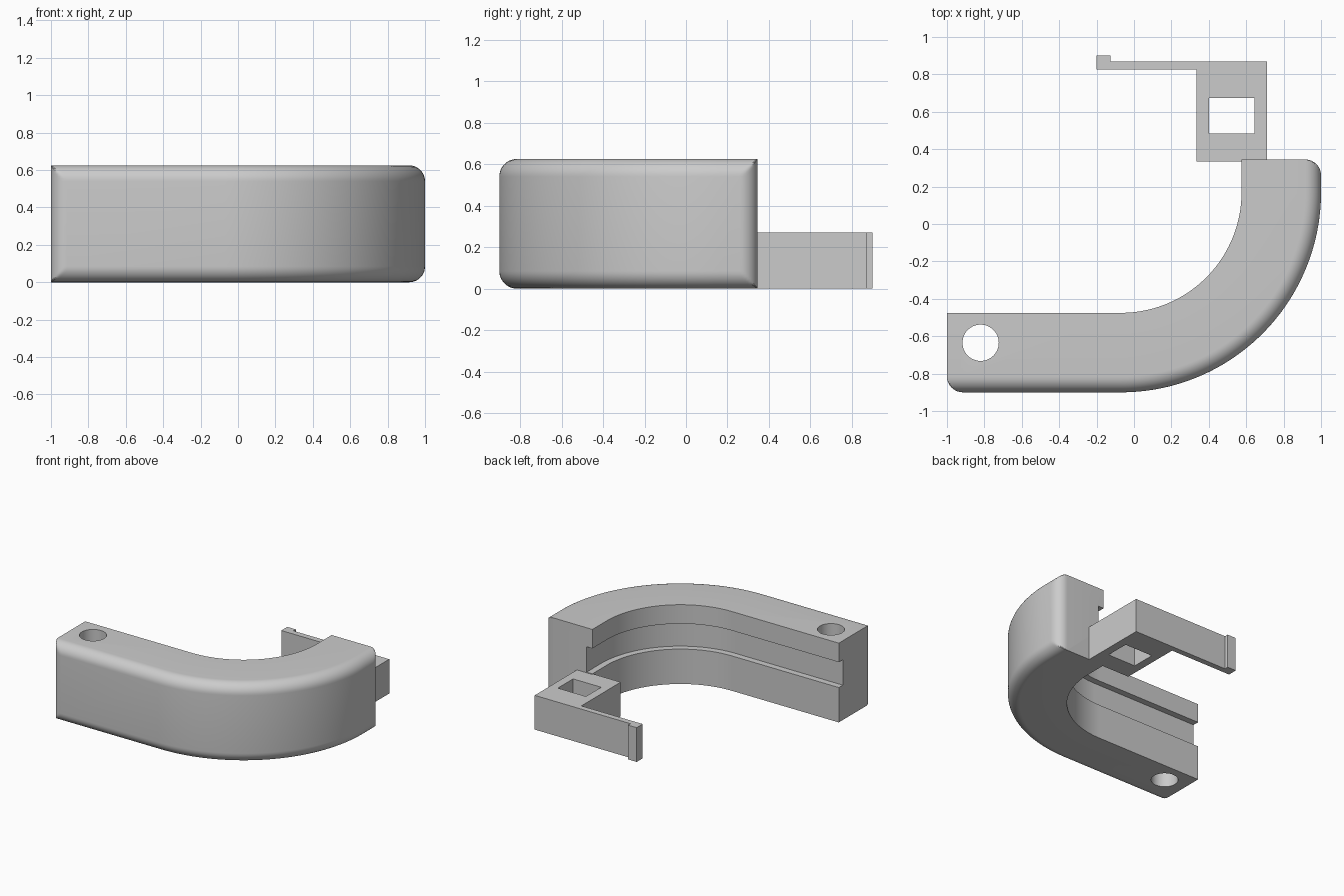
import bpy, bmesh, math

if "Cube" in bpy.data.objects:
    bpy.data.objects.remove(bpy.data.objects["Cube"], do_unlink=True)

GREY = 0.6
HEIGHT, WIDTH, FILLET, STEPS = 0.625, 0.425, 0.085, 10
CX, CY, R_IN = -0.07, 0.17, 0.645      # bend centre and inner radius
END_X, END_Y = -1.0, 0.345             # the two arm ends

grey = bpy.data.materials.new("plain grey")
grey.use_nodes = True
grey.diffuse_color = (GREY, GREY, GREY, 1)
grey.node_tree.nodes["Principled BSDF"].inputs["Base Color"].default_value = (GREY, GREY, GREY, 1)


def make(name, bm):
    bmesh.ops.recalc_face_normals(bm, faces=bm.faces)
    mesh = bpy.data.meshes.new(name)
    bm.to_mesh(mesh)
    bm.free()
    mesh.materials.append(grey)
    ob = bpy.data.objects.new(name, mesh)
    bpy.context.collection.objects.link(ob)
    return ob


def prism(name, outline, z0, z1):
    bm = bmesh.new()
    face = bm.faces.new([bm.verts.new((x, y, z0)) for x, y in outline])
    top = bmesh.ops.extrude_face_region(bm, geom=[face])["geom"]
    bmesh.ops.translate(bm, verts=[v for v in top if isinstance(v, bmesh.types.BMVert)],
                        vec=(0, 0, z1 - z0))
    return make(name, bm)


def activate(ob):
    bpy.ops.object.select_all(action='DESELECT')
    ob.select_set(True)
    bpy.context.view_layer.objects.active = ob


def drill(ob, outline):
    cutter = prism("hole_cutter", outline, -0.2, HEIGHT + 0.2)
    cutter.hide_render = True
    mod = ob.modifiers.new("hole", 'BOOLEAN')
    mod.operation, mod.solver, mod.object = 'DIFFERENCE', 'EXACT', cutter
    activate(ob)
    bpy.ops.object.modifier_apply(modifier=mod.name)
    bpy.data.objects.remove(cutter, do_unlink=True)


# Quarter-round steps: (distance along the edge, inset from the outer face)
quarter = []
for i in range(STEPS + 1):
    a = math.pi / 2 * i / STEPS
    quarter.append((FILLET * (1 - math.cos(a)), FILLET * (1 - math.sin(a))))

# Cross-section (offset from inner face, height): rounded outside, groove inside
section = [(WIDTH - inset, d) for d, inset in quarter]
section += [(WIDTH - inset, HEIGHT - d) for d, inset in reversed(quarter)]
section += [(0, HEIGHT), (0, 0.475), (0.05, 0.475), (0.05, 0.275), (0, 0.275), (0, 0)]

# Stations along the inner edge: point, outward direction, outer limit
stations = [((END_X + d, CY - R_IN), (0, -1), WIDTH - inset) for d, inset in quarter]
BEND = 64
for i in range(BEND + 1):
    a = -math.pi / 2 * (1 - i / BEND)
    out = (math.cos(a), math.sin(a))
    stations.append(((CX + R_IN * out[0], CY + R_IN * out[1]), out, WIDTH))
stations += [((CX + R_IN, END_Y - d), (1, 0), WIDTH - inset) for d, inset in reversed(quarter)]

# Curved body: sweep the section, clamped at the ends to round the corners
bm = bmesh.new()
rings = []
for (px, py), (ox, oy), limit in stations:
    rings.append([bm.verts.new((px + ox * min(o, limit), py + oy * min(o, limit), z))
                  for o, z in section])
n = len(section)
for a, b in zip(rings, rings[1:]):
    for j in range(n):
        k = (j + 1) % n
        bm.faces.new((a[j], a[k], b[k], b[j]))
bm.faces.new(rings[0])
bm.faces.new(rings[-1])
body = make("curved_body", bm)
drill(body, [(-0.82 + 0.097 * math.cos(math.tau * i / 48),
              -0.635 + 0.097 * math.sin(math.tau * i / 48)) for i in range(48)])

# Latch: block with a square hole, thin arm and hooked tip
latch = prism("latch_arm", [(0.335, 0.335), (0.71, 0.335), (0.71, 0.87), (-0.125, 0.87),
                            (-0.125, 0.9), (-0.2, 0.9), (-0.2, 0.825), (0.335, 0.825)], 0, 0.27)
drill(latch, [(0.4, 0.485), (0.645, 0.485), (0.645, 0.675), (0.4, 0.675)])

for ob in (body, latch):
    activate(ob)
    bpy.ops.object.shade_smooth_by_angle(angle=math.radians(30))
